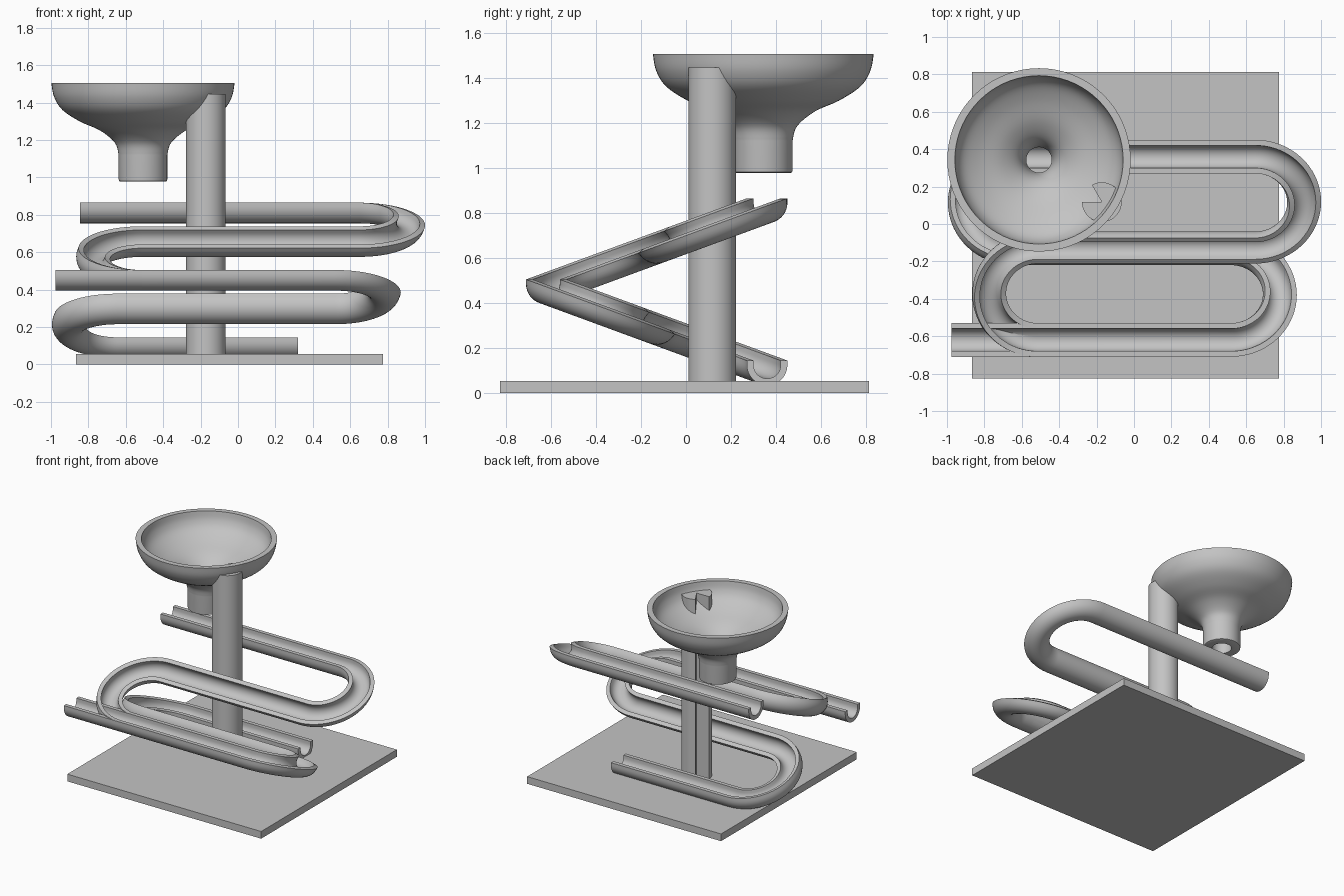
import bpy, bmesh, math
from mathutils import Vector

if "Cube" in bpy.data.objects:
    bpy.data.objects.remove(bpy.data.objects["Cube"])

grey = bpy.data.materials.new("plain_grey")
grey.diffuse_color = (0.55, 0.55, 0.55, 1)
grey.use_nodes = True
grey.node_tree.nodes["Principled BSDF"].inputs["Base Color"].default_value = grey.diffuse_color


def finish(name, bm, smooth=True):
    bmesh.ops.recalc_face_normals(bm, faces=bm.faces)
    me = bpy.data.meshes.new(name)
    bm.to_mesh(me)
    bm.free()
    me.materials.append(grey)
    ob = bpy.data.objects.new(name, me)
    bpy.context.collection.objects.link(ob)
    if smooth:
        bpy.ops.object.select_all(action='DESELECT')
        ob.select_set(True)
        bpy.context.view_layer.objects.active = ob
        bpy.ops.object.shade_smooth_by_angle(angle=math.radians(35))
    return ob


def bridge(bm, a, b):
    n = len(a)
    for i in range(n):
        j = (i + 1) % n
        bm.faces.new((a[i], a[j], b[j], b[i]))


def prism(name, outline, z0, z1, smooth=True):
    bm = bmesh.new()
    lo = [bm.verts.new((x, y, z0)) for x, y in outline]
    hi = [bm.verts.new((x, y, z1)) for x, y in outline]
    bm.faces.new(lo)
    bm.faces.new(hi)
    bridge(bm, lo, hi)
    return finish(name, bm, smooth)


# Base plate
prism("base_plate", [(-.865, -.826), (.774, -.826), (.774, .812), (-.865, .812)], 0, .055, False)

# Round post with a wedge-shaped groove facing the funnel
PX, PY, PR = -.172, .117, .106
post = [(PX, PY)]
for i in range(49):
    a = math.radians(180 + 300 * i / 48)
    post.append((PX + PR * math.cos(a), PY + PR * math.sin(a)))
prism("support_post", post, .05, 1.445)


# Funnel bowl: closed profile (radius, height), smoothed between corners
def spline(pts, steps=5):
    out = []
    P = [Vector(p) for p in pts]
    for i in range(len(P) - 1):
        p0, p1, p2, p3 = P[max(i - 1, 0)], P[i], P[i + 1], P[min(i + 2, len(P) - 1)]
        for k in range(steps):
            t = k / steps
            out.append(.5 * (2 * p1 + (p2 - p0) * t + (2 * p0 - 5 * p1 + 4 * p2 - p3) * t * t
                             + (3 * p1 - p0 - 3 * p2 + p3) * t ** 3))
    return out + [P[-1]]


outer = spline([(.13, 1.12), (.15, 1.185), (.228, 1.25), (.335, 1.298), (.43, 1.36),
                (.475, 1.43), (.49, 1.505)])
inner = spline([(.45, 1.505), (.437, 1.445), (.40, 1.39), (.32, 1.338), (.205, 1.285),
                (.125, 1.225), (.085, 1.16), (.068, 1.08)])
profile = [(.068, .978), (.122, .978), (.128, .981), (.13, .99)] + \
          [tuple(p) for p in outer] + [tuple(p) for p in inner]
bm = bmesh.new()
rings = []
for k in range(72):
    a = math.tau * k / 72
    rings.append([bm.verts.new((-.508 + r * math.cos(a), .343 + r * math.sin(a), z)) for r, z in profile])
for k in range(72):
    bridge(bm, rings[k], rings[(k + 1) % 72])
finish("funnel_bowl", bm)

# Channel section: half pipe with short upright walls
R_OUT, R_IN, WALL, N = .09, .06, .02, 20
section = [(R_OUT, WALL)]
section += [(R_OUT * math.cos(math.pi * i / N), -R_OUT * math.sin(math.pi * i / N)) for i in range(N + 1)]
section += [(-R_OUT, WALL), (-R_IN, WALL)]
section += [(-R_IN * math.cos(math.pi * i / N), -R_IN * math.sin(math.pi * i / N)) for i in range(N + 1)]
section += [(R_IN, WALL)]

# S-shaped path lying in a tilted plane: (x, in-plane offset, heading)
DY, DZ = .245, .09
tilt = math.atan2(DZ, DY)
c, s = math.cos(tilt), math.sin(tilt)
turn = DY / c
XR, XL, T = .648, -.514, 36
path = [(-.845, 0, 0)]
for i in range(T + 1):
    a = math.pi * i / T
    path.append((XR + turn * math.sin(a), -turn + turn * math.cos(a), -a))
for i in range(T + 1):
    a = math.pi * i / T
    path.append((XL - turn * math.sin(a), -3 * turn + turn * math.cos(a), math.pi + a))
path.append((.45, -4 * turn, 0))


def track(name, place):
    bm = bmesh.new()
    e, n, x = Vector((0, c, s)), Vector((0, -s, c)), Vector((1, 0, 0))
    rings = []
    for px, pe, h in path:
        lat = e * math.cos(h) - x * math.sin(h)
        side, up = lat * c - n * s, n * c + lat * s
        o = Vector((px, .36, .845)) + e * pe
        rings.append([bm.verts.new(place(o + side * u + up * v)) for u, v in section])
    for a, b in zip(rings, rings[1:]):
        bridge(bm, a, b)
    bm.faces.new(rings[0])
    bm.faces.new(rings[-1])
    return finish(name, bm)


# Upper track runs forward, lower track mirrors it and runs back
track("upper_track", lambda p: p)
track("lower_track", lambda p: (p.x - .13, -.26 - p.y, p.z - .36))
